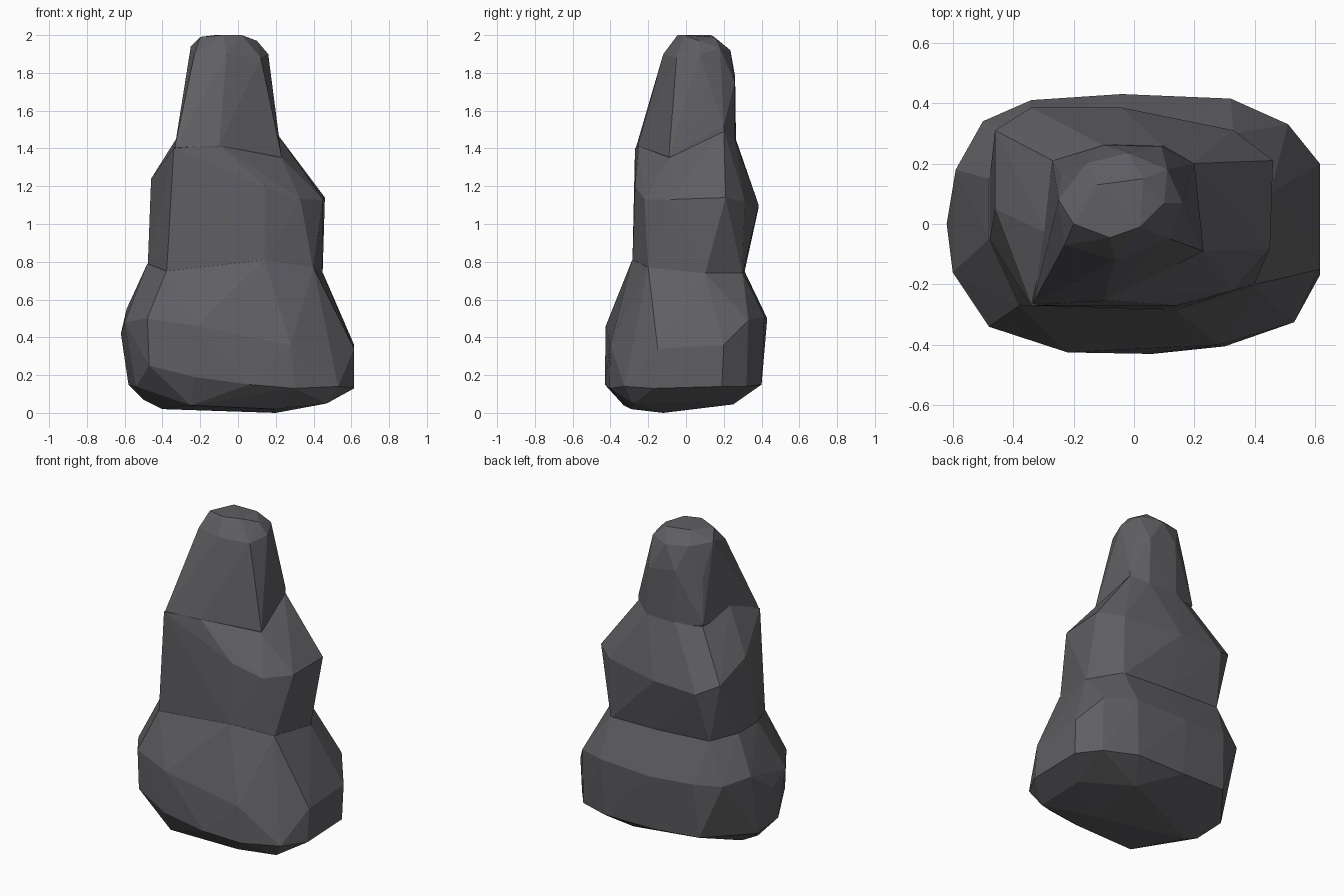
import bpy, bmesh


def hull_rock(name, points):
    """Flat-faceted boulder: convex hull around a few corner points."""
    bm = bmesh.new()
    for p in points:
        bm.verts.new(p)
    bmesh.ops.convex_hull(bm, input=bm.verts[:])
    loose = [v for v in bm.verts if not v.link_faces]
    bmesh.ops.delete(bm, geom=loose, context='VERTS')
    bmesh.ops.recalc_face_normals(bm, faces=bm.faces[:])
    me = bpy.data.meshes.new(name)
    bm.to_mesh(me)
    bm.free()
    me.materials.append(stone)
    ob = bpy.data.objects.new(name, me)
    bpy.context.collection.objects.link(ob)
    return ob


def sink(ring, scale, drop):
    """Inset, lowered copy of a ring so a boulder is rooted in the one below."""
    return [(x * scale, y * scale, z - drop) for x, y, z in ring]


# Dark stone
stone = bpy.data.materials.new("dark_stone")
stone.diffuse_color = (.115, .115, .125, 1)

# Waist shared by the lower and middle boulders
waist = [(-.38, -.27, .75), (.14, -.285, .81), (.40, -.20, .77), (.45, .10, .74),
         (.33, .30, .74), (0, .31, .75), (-.38, .30, .77), (-.48, .15, .79),
         (-.48, -.05, .79)]

# Wide lower boulder
foot = [(-.40, 0, .02), (-.25, -.33, .04), (.20, -.12, 0), (.20, -.29, .02),
        (.47, -.28, .05), (.47, .05, .06), (.20, .25, .045), (-.50, -.02, .07)]
low_rim = [(-.54, -.17, .14), (-.47, -.34, .25), (-.23, -.42, .19), (.06, -.43, .15),
           (.30, -.405, .13), (.53, -.325, .14), (.615, -.17, .13), (.61, .19, .14),
           (.51, .32, .14), (.30, .40, .15), (-.04, .40, .15), (-.36, .38, .17),
           (-.58, .10, .15)]
high_rim = [(-.48, -.34, .50), (-.22, -.425, .46), (.28, -.40, .36),
            (.615, -.15, .34), (.615, .20, .36), (.51, .33, .49), (.32, .415, .51),
            (-.04, .43, .50), (-.34, .41, .52), (-.50, .34, .52), (-.59, .18, .55),
            (-.62, 0, .42), (-.60, -.16, .48)]
lower = hull_rock("lower_boulder", foot + low_rim + high_rim + waist)

# Middle boulder with shoulders sloping up into the spire
shoulder = [(-.34, -.27, 1.40), (-.10, -.25, 1.42), (.14, -.27, 1.20), (.33, -.22, 1.13),
            (.45, -.08, 1.13), (.46, .21, 1.14), (.33, .31, 1.12), (-.04, .385, 1.10),
            (-.34, .385, 1.09), (-.46, .31, 1.15), (-.46, .05, 1.24),
            (.23, -.09, 1.35), (.29, .21, 1.33), (.19, .20, 1.50), (.10, .255, 1.46),
            (-.10, .26, 1.46), (-.26, .205, 1.45), (-.34, .17, 1.36), (-.29, -.03, 1.51)]
middle = hull_rock("middle_boulder",
                   sink(waist, .995, .01) + sink(waist, .8, .2) + shoulder)

# Tall upper spire
spire_base = [(-.335, -.265, 1.405), (-.10, -.255, 1.415), (.23, -.09, 1.36),
              (.20, .20, 1.40), (.10, .26, 1.42), (-.10, .265, 1.42),
              (-.27, .21, 1.46), (-.28, -.03, 1.52)]
spire_mid = [(.20, .06, 1.57), (.20, .20, 1.52), (.09, .258, 1.75), (-.10, .26, 1.78),
             (-.24, .17, 1.75), (-.26, -.02, 1.78)]
spire_tip = [(-.25, .08, 1.94), (-.16, .20, 1.93), (-.02, .235, 1.92), (.11, .18, 1.93),
             (.16, .07, 1.90), (.12, -.05, 1.88), (-.06, -.12, 1.90), (-.23, -.07, 1.90),
             (-.20, 0, 1.99), (-.08, -.045, 2), (.02, -.01, 2), (.10, .07, 1.97),
             (.03, .15, 1.99), (-.12, .13, 2)]
upper = hull_rock("upper_spire",
                  sink(spire_base, .7, .3) + spire_base + spire_mid + spire_tip)

# Fuse the three boulders into one rock
for part in (middle, upper):
    mod = lower.modifiers.new("fuse", 'BOOLEAN')
    mod.operation = 'UNION'
    mod.solver = 'EXACT'
    mod.object = part
dg = bpy.context.evaluated_depsgraph_get()
fused = bpy.data.meshes.new_from_object(lower.evaluated_get(dg))
lower.modifiers.clear()
lower.data = fused
lower.name = "rock_pillar"
for part in (middle, upper):
    bpy.data.objects.remove(part)
